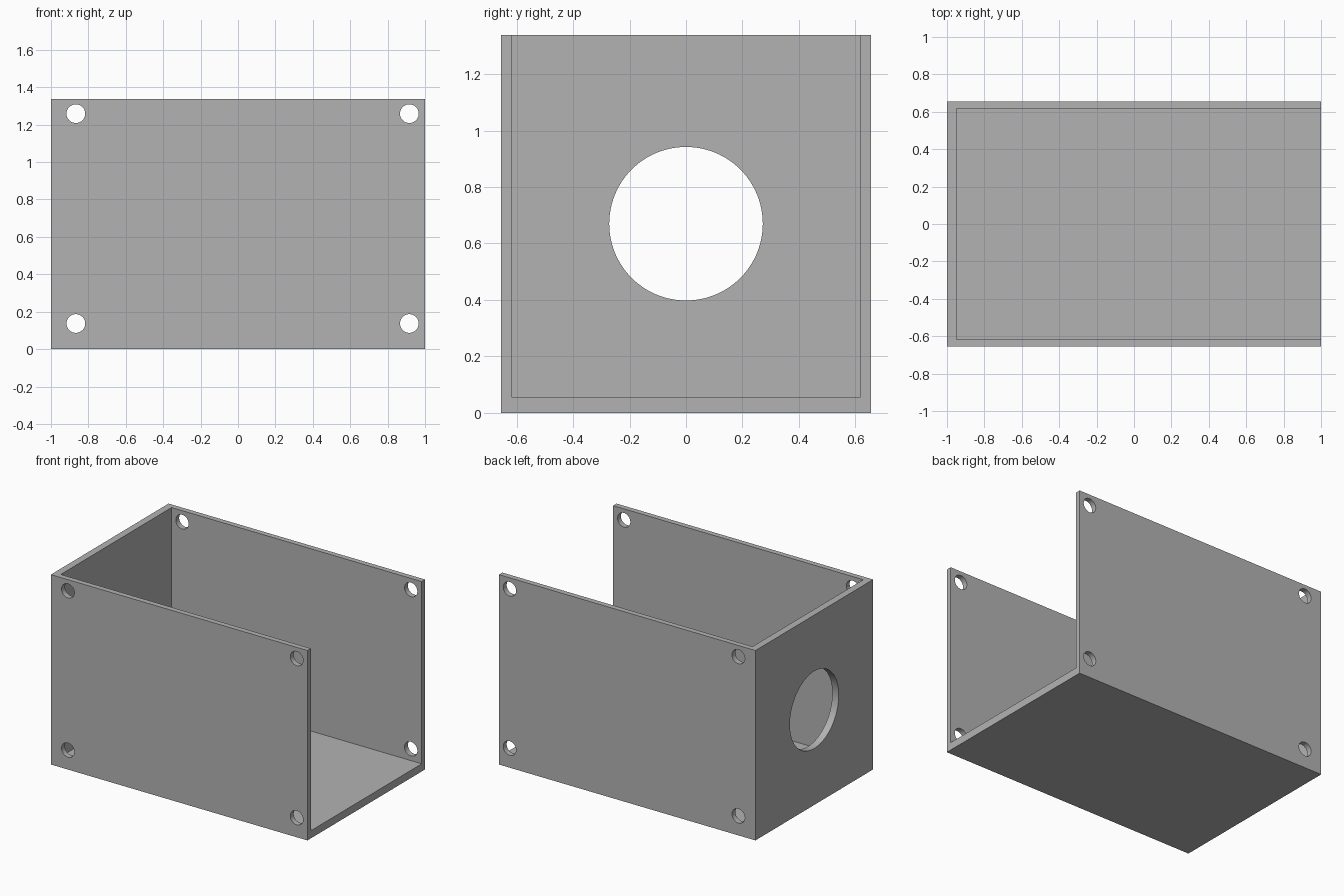
import bpy
import math

if "Cube" in bpy.data.objects:
    bpy.data.objects.remove(bpy.data.objects["Cube"], do_unlink=True)

LENGTH, WIDTH, HEIGHT = 2.0, 1.31, 1.338
SIDE, END, FLOOR = 0.038, 0.05, 0.054   # wall thicknesses


def box(name, low, high):
    centre = [(a + b) / 2 for a, b in zip(low, high)]
    bpy.ops.mesh.primitive_cube_add(size=1, location=centre)
    ob = bpy.context.object
    ob.name = name
    ob.scale = [b - a for a, b in zip(low, high)]
    bpy.ops.object.transform_apply(location=True, rotation=True, scale=True)
    return ob


def cylinder(name, radius, depth, centre, rotation, sides):
    bpy.ops.mesh.primitive_cylinder_add(vertices=sides, radius=radius, depth=depth,
                                        location=centre, rotation=rotation)
    ob = bpy.context.object
    ob.name = name
    ob.hide_render = True
    return ob


def cut(target, cutter):
    mod = target.modifiers.new("cut", 'BOOLEAN')
    mod.operation = 'DIFFERENCE'
    mod.solver = 'EXACT'
    mod.object = cutter
    bpy.context.view_layer.objects.active = target
    bpy.ops.object.modifier_apply(modifier=mod.name)
    bpy.data.objects.remove(cutter, do_unlink=True)


# Outer block
housing = box("open_housing", (-LENGTH / 2, -WIDTH / 2, 0), (LENGTH / 2, WIDTH / 2, HEIGHT))

# Hollow, open at the top and at the +x end
inner = WIDTH / 2 - SIDE
hollow = box("hollow_cutter", (END - LENGTH / 2, -inner, FLOOR), (LENGTH, inner, HEIGHT + 1))
hollow.hide_render = True
cut(housing, hollow)

# Screw holes through both side walls
for x in (-0.867, 0.916):
    for z in (0.137, 1.259):
        cut(housing, cylinder("screw_hole_cutter", 0.05, 2, (x, 0, z),
                              (math.pi / 2, 0, 0), 48))

# Large round opening in the end wall
cut(housing, cylinder("end_hole_cutter", 0.272, 0.4, (-LENGTH / 2, 0, 0.67),
                      (0, math.pi / 2, 0), 96))

# Single grey material
grey = bpy.data.materials.new("plain_grey")
grey.use_nodes = True
colour = (0.45, 0.45, 0.45, 1)
grey.diffuse_color = colour
grey.node_tree.nodes["Principled BSDF"].inputs["Base Color"].default_value = colour
housing.data.materials.clear()
housing.data.materials.append(grey)

# Smooth hole walls, crisp edges
bpy.ops.object.select_all(action='DESELECT')
housing.select_set(True)
bpy.context.view_layer.objects.active = housing
bpy.ops.object.shade_smooth_by_angle(angle=math.radians(30))
